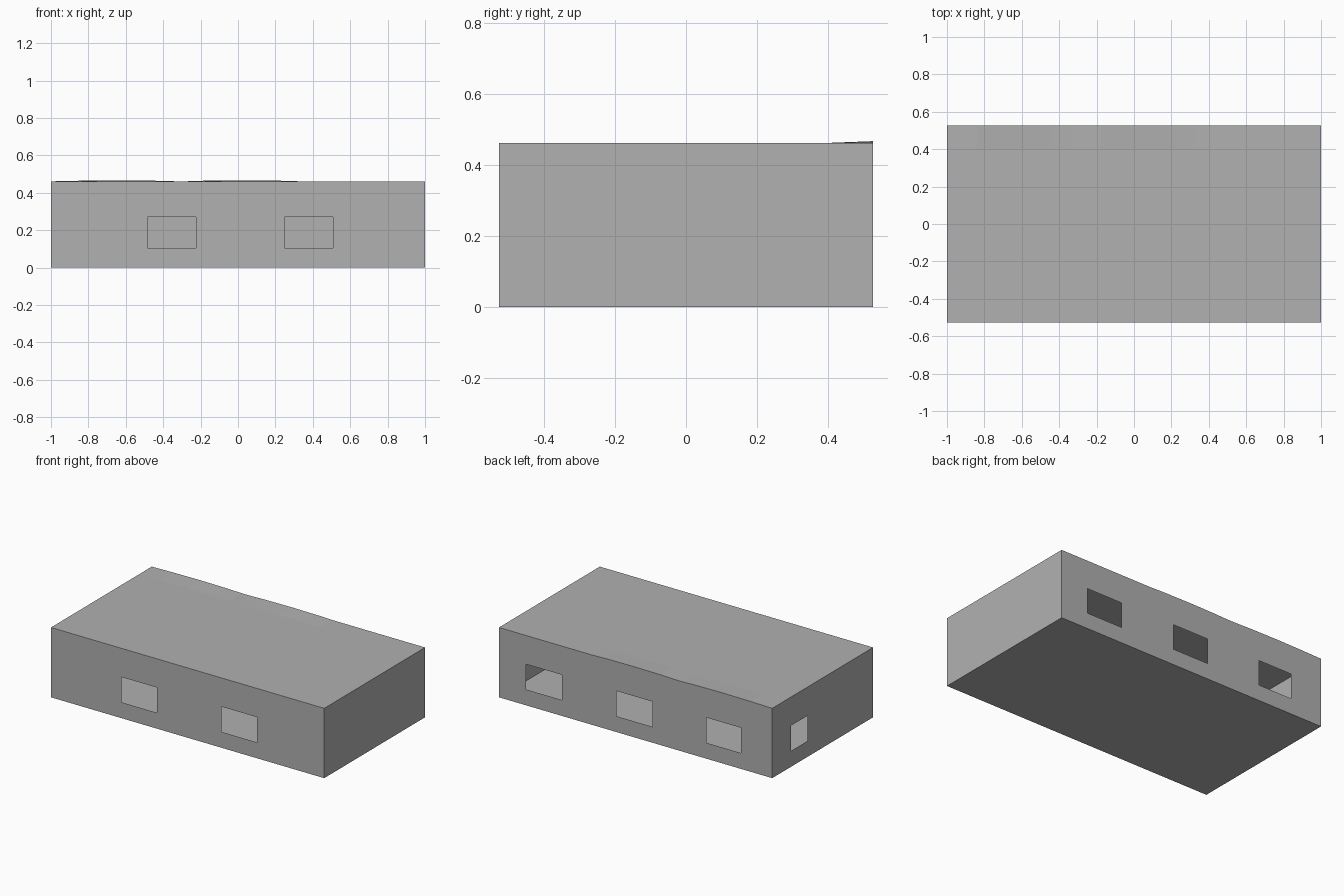
import bpy, bmesh

if "Cube" in bpy.data.objects:
    bpy.data.objects.remove(bpy.data.objects["Cube"])

W, D, H = 1.0, 0.527, 0.462          # half width, half depth, wall height
SILL, HEAD = 0.105, 0.272            # window bottom and top
# slight swell along the rear roof edge: (x, rise)
SWELL = [(-0.98, 0), (-0.84, 0.003), (-0.65, 0.005), (-0.45, 0.003), (-0.34, 0),
         (-0.27, 0), (-0.18, 0.003), (0.02, 0.005), (0.22, 0.003), (0.32, 0)]

grey = bpy.data.materials.new("dark_grey")
grey.diffuse_color = (0.44, 0.44, 0.44, 1)
grey.use_nodes = True
grey.node_tree.nodes["Principled BSDF"].inputs["Base Color"].default_value = grey.diffuse_color


def rise(x):
    for (x0, h0), (x1, h1) in zip(SWELL, SWELL[1:]):
        if x0 <= x <= x1:
            return h0 + (h1 - h0) * (x - x0) / (x1 - x0)
    return 0


def sheet(name, us, vs, place, flip=False, holes=()):
    """Thin grid sheet; cells whose centre lies in a hole are left open."""
    bm = bmesh.new()
    us, vs = sorted(set(us)), sorted(set(vs))
    g = [[bm.verts.new(place(u, v)) for v in vs] for u in us]
    for i in range(len(us) - 1):
        for j in range(len(vs) - 1):
            u, v = (us[i] + us[i + 1]) / 2, (vs[j] + vs[j + 1]) / 2
            if any(a < u < b and SILL < v < HEAD for a, b in holes):
                continue
            q = [g[i][j], g[i + 1][j], g[i + 1][j + 1], g[i][j + 1]]
            bm.faces.new(q[::-1] if flip else q)
    loose = [v for v in bm.verts if not v.link_faces]
    bmesh.ops.delete(bm, geom=loose, context='VERTS')
    me = bpy.data.meshes.new(name)
    bm.to_mesh(me)
    bm.free()
    me.materials.append(grey)
    bpy.context.collection.objects.link(bpy.data.objects.new(name, me))


def wall(name, half, place, flip, holes=(), extra=()):
    us = [-half, half, *extra] + [e for h in holes for e in h]
    sheet(name, us, [0, SILL, HEAD, H], place, flip, holes)


swell_x = [p[0] for p in SWELL]

# walls with window openings
wall("front_wall", W, lambda u, v: (u, -D, v), False, [(-0.485, -0.225), (0.248, 0.508)])
wall("back_wall", W, lambda u, v: (u, D, v + (rise(u) if v == H else 0)), True,
     [(-0.77, -0.52), (-0.125, 0.138), (0.54, 0.802)], swell_x)
wall("left_wall", D, lambda u, v: (-W, u, v), True, [(0.16, 0.33)])
wall("right_wall", D, lambda u, v: (W, u, v), False)

# floor and roof
sheet("floor", [-W, W], [-D, D], lambda u, v: (u, v, 0), True)
sheet("roof", [-W, W, *swell_x], [-D, 0.40, D],
      lambda u, v: (u, v, H + (rise(u) if v == D else 0)))
